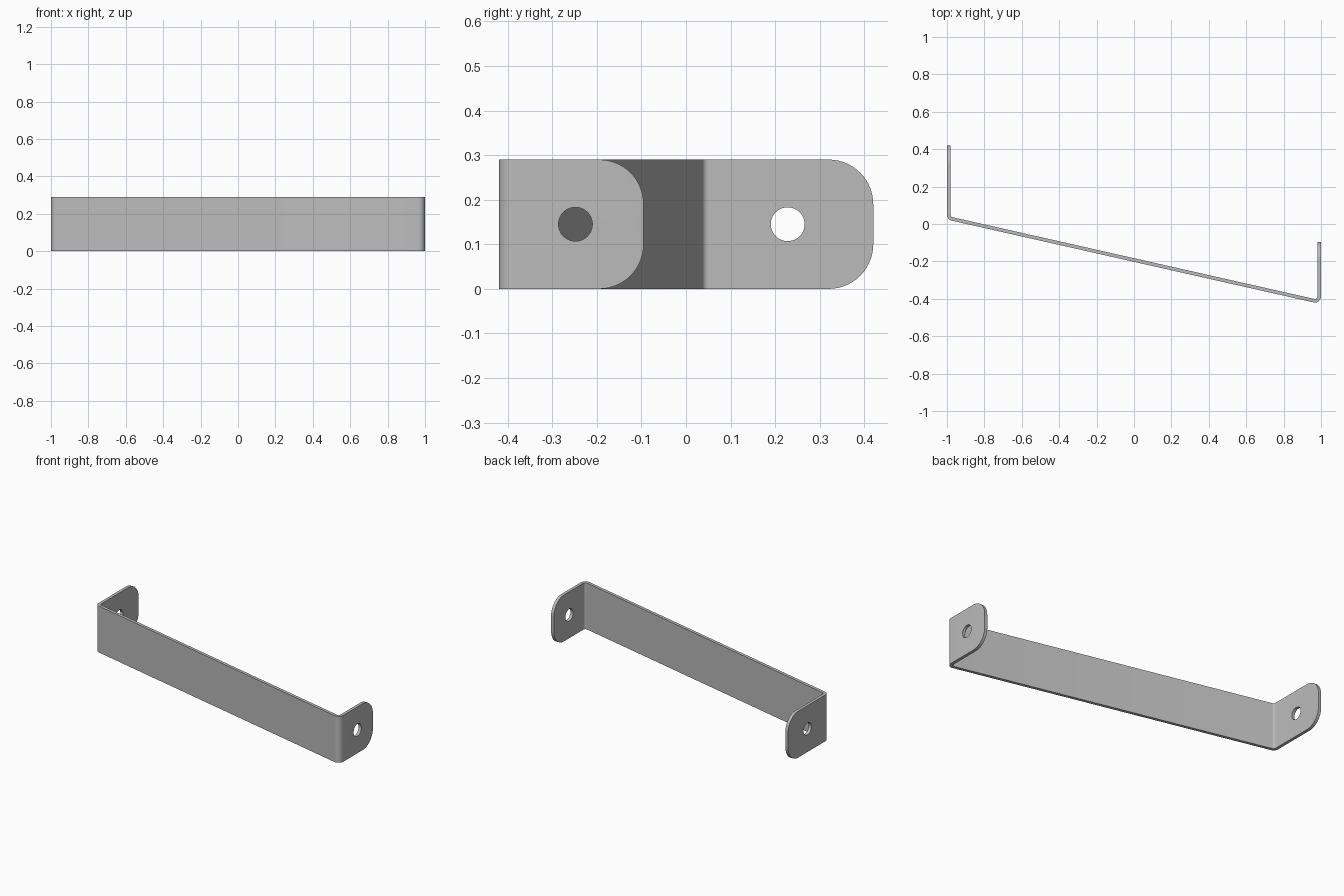
import bpy, bmesh
from math import atan2, cos, sin, pi
from mathutils import Matrix

if "Cube" in bpy.data.objects:
    bpy.data.objects.remove(bpy.data.objects["Cube"])

HEIGHT, THICK, OUTER = 0.29, 0.019, 0.033
INNER = OUTER - THICK
LEFT_END, RIGHT_END = -0.095, 0.42       # ear tips along y
LEFT_BEND = (1 - OUTER, -0.387)          # bend centres
RIGHT_BEND = (OUTER - 1, 0.05)
slope = atan2(RIGHT_BEND[1] - LEFT_BEND[1], 2 * LEFT_BEND[0])
normal = -pi / 2 - slope                 # outward direction of the web

steel = bpy.data.materials.new("grey_steel")
steel.use_nodes = True
colour = (0.5, 0.5, 0.5, 1)
steel.diffuse_color = colour
steel.node_tree.nodes["Principled BSDF"].inputs["Base Color"].default_value = colour


def arc(centre, radius, start, end, steps=10):
    angles = [start + (end - start) * i / steps for i in range(steps + 1)]
    return [(centre[0] + radius * cos(a), centre[1] + radius * sin(a)) for a in angles]


def side(radius, x):
    """One surface of the bent strip, from right ear tip to left ear tip."""
    return ([(-x, RIGHT_END)] + arc(RIGHT_BEND, radius, -pi, normal)
            + arc(LEFT_BEND, radius, normal, 0) + [(x, LEFT_END)])


# Bent strip, extruded upward from its plan profile
profile = side(OUTER, 1) + side(INNER, 1 - THICK)[::-1]
bm = bmesh.new()
base = bm.faces.new([bm.verts.new((x, y, 0)) for x, y in profile])
top = bmesh.ops.extrude_face_region(bm, geom=[base])["geom"]
bmesh.ops.translate(bm, vec=(0, 0, HEIGHT),
                    verts=[v for v in top if isinstance(v, bmesh.types.BMVert)])
bmesh.ops.recalc_face_normals(bm, faces=bm.faces)

# Rounded ear tips
tips = [e for e in bm.edges
        if all(min(abs(v.co.y - LEFT_END), abs(v.co.y - RIGHT_END)) < 1e-4
               and abs(v.co.x) > 0.9 for v in e.verts)
        and abs(e.verts[0].co.z - e.verts[1].co.z) < 1e-4]
bmesh.ops.bevel(bm, geom=tips, offset=0.1, offset_type='OFFSET', segments=14,
                profile=0.5, affect='EDGES')
mesh = bpy.data.meshes.new("bracket_strip")
bm.to_mesh(mesh)
bm.free()
mesh.materials.append(steel)
bracket = bpy.data.objects.new("bracket_strip", mesh)
bpy.context.collection.objects.link(bracket)

# Screw holes through both ears
bm = bmesh.new()
for x, y in ((0.99, -0.248), (-0.99, 0.228)):
    place = Matrix.Translation((x, y, HEIGHT / 2)) @ Matrix.Rotation(pi / 2, 4, 'Y')
    bmesh.ops.create_cone(bm, cap_ends=True, segments=40, radius1=0.038,
                          radius2=0.038, depth=0.1, matrix=place)
cut_mesh = bpy.data.meshes.new("hole_cutter")
bm.to_mesh(cut_mesh)
bm.free()
cut_mesh.materials.append(steel)
cutter = bpy.data.objects.new("hole_cutter", cut_mesh)
cutter.hide_render = True
bpy.context.collection.objects.link(cutter)

holes = bracket.modifiers.new("screw_holes", 'BOOLEAN')
holes.operation = 'DIFFERENCE'
holes.solver = 'EXACT'
holes.object = cutter
bpy.ops.object.select_all(action='DESELECT')
bpy.context.view_layer.objects.active = bracket
bracket.select_set(True)
bpy.ops.object.modifier_apply(modifier=holes.name)
bpy.data.objects.remove(cutter)
bpy.ops.object.shade_smooth_by_angle(angle=pi / 6)
